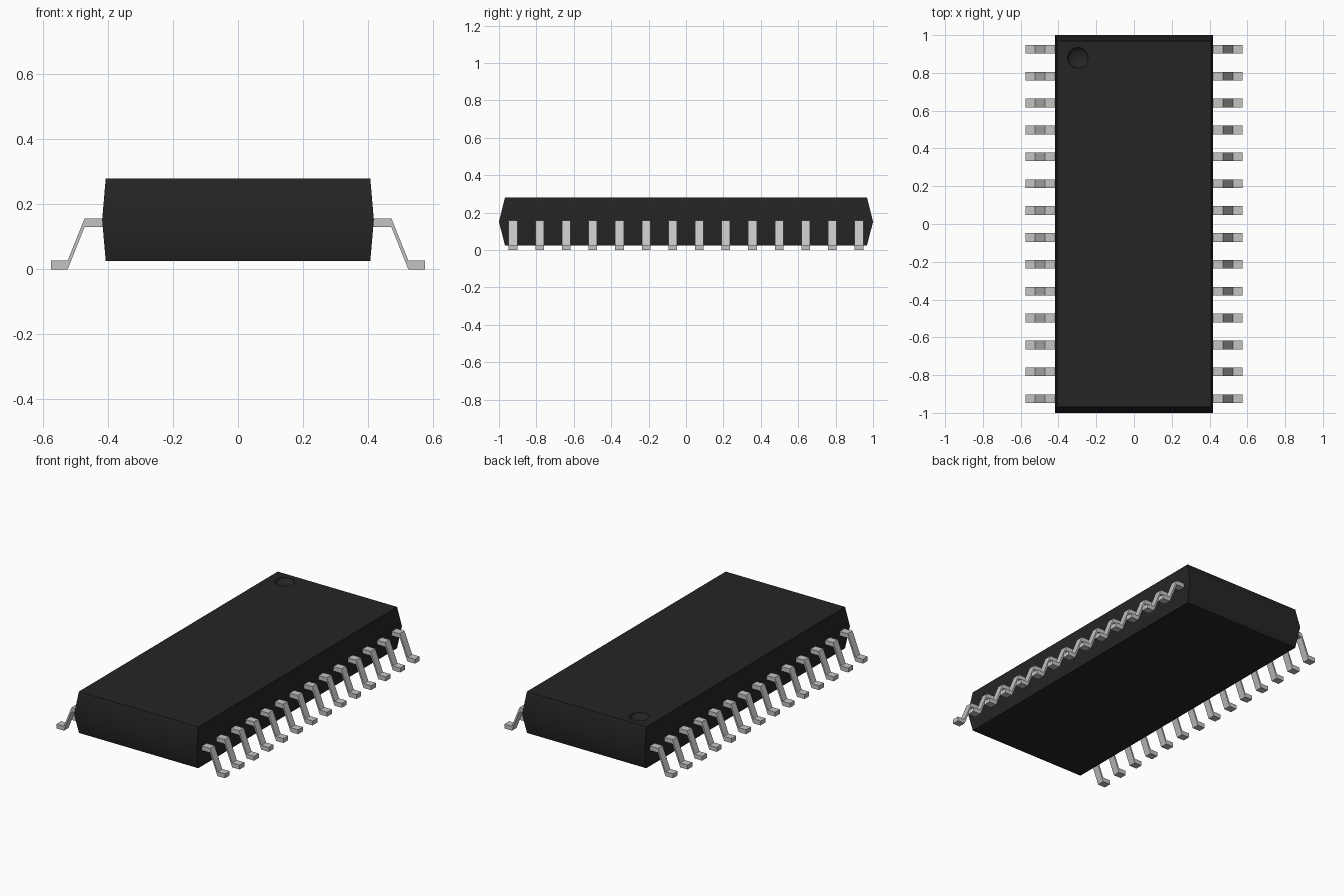
import bpy, bmesh

cube = bpy.data.objects.get("Cube")
if cube:
    bpy.data.objects.remove(cube, do_unlink=True)


def material(name, value, roughness):
    m = bpy.data.materials.new(name)
    m.use_nodes = True
    colour = (value, value, value, 1)
    m.diffuse_color = colour
    bsdf = m.node_tree.nodes["Principled BSDF"]
    bsdf.inputs["Base Color"].default_value = colour
    bsdf.inputs["Roughness"].default_value = roughness
    return m


black = material("black_plastic", 0.018, 0.6)
silver = material("silver_metal", 0.55, 0.4)


def add_object(name, bm, mat):
    bmesh.ops.recalc_face_normals(bm, faces=bm.faces[:])
    mesh = bpy.data.meshes.new(name)
    bm.to_mesh(mesh)
    bm.free()
    mesh.materials.append(mat)
    ob = bpy.data.objects.new(name, mesh)
    bpy.context.collection.objects.link(ob)
    return ob


# Body: three stacked rectangles, widest at the parting line
bm = bmesh.new()
rings = []
for hx, hy, z in ((0.407, 0.968, 0.025), (0.418, 1.0, 0.152), (0.407, 0.968, 0.28)):
    corners = ((-hx, -hy), (hx, -hy), (hx, hy), (-hx, hy))
    rings.append([bm.verts.new((x, y, z)) for x, y in corners])
for low, high in zip(rings, rings[1:]):
    for i in range(4):
        j = (i + 1) % 4
        bm.faces.new((low[i], low[j], high[j], high[i]))
bm.faces.new(rings[0][::-1])
bm.faces.new(rings[-1])
body = add_object("body", bm, black)

# Round dimple marking the first pin
bm = bmesh.new()
bmesh.ops.create_uvsphere(bm, u_segments=32, v_segments=16, radius=0.055)
dimple = add_object("dimple_cutter", bm, black)
dimple.location = (-0.297, 0.88, 0.28)
dimple.scale.z = 0.5
dimple.hide_render = True
dimple.hide_set(True)

cut = body.modifiers.new("dimple", 'BOOLEAN')
cut.operation = 'DIFFERENCE'
cut.solver = 'EXACT'
cut.object = dimple
bpy.context.view_layer.update()
bpy.context.view_layer.objects.active = body
body.select_set(True)
bpy.ops.object.modifier_apply(modifier=cut.name)
bpy.ops.object.shade_smooth_by_angle(angle=0.53)
bpy.data.objects.remove(dimple, do_unlink=True)

# Gull-wing pins: bent strip of constant vertical thickness, in two rows
PATH = ((0.40, 0.157), (0.472, 0.157), (0.524, 0.027), (0.575, 0.027))
THICK, HALF_WIDTH, COUNT, END_Y = 0.027, 0.023, 14, 0.925


def add_pin(bm, side, y):
    sections = []
    for x, z in PATH:
        sections.append([bm.verts.new((side * x, y + dy, z + dz)) for dy, dz in (
            (-HALF_WIDTH, -THICK), (HALF_WIDTH, -THICK), (HALF_WIDTH, 0), (-HALF_WIDTH, 0))])
    for a, b in zip(sections, sections[1:]):
        for i in range(4):
            j = (i + 1) % 4
            bm.faces.new((a[i], a[j], b[j], b[i]))
    bm.faces.new(sections[0])
    bm.faces.new(sections[-1])


for name, side in (("left_pins", 1), ("right_pins", -1)):
    bm = bmesh.new()
    for k in range(COUNT):
        add_pin(bm, side, END_Y - k * 2 * END_Y / (COUNT - 1))
    add_object(name, bm, silver)
